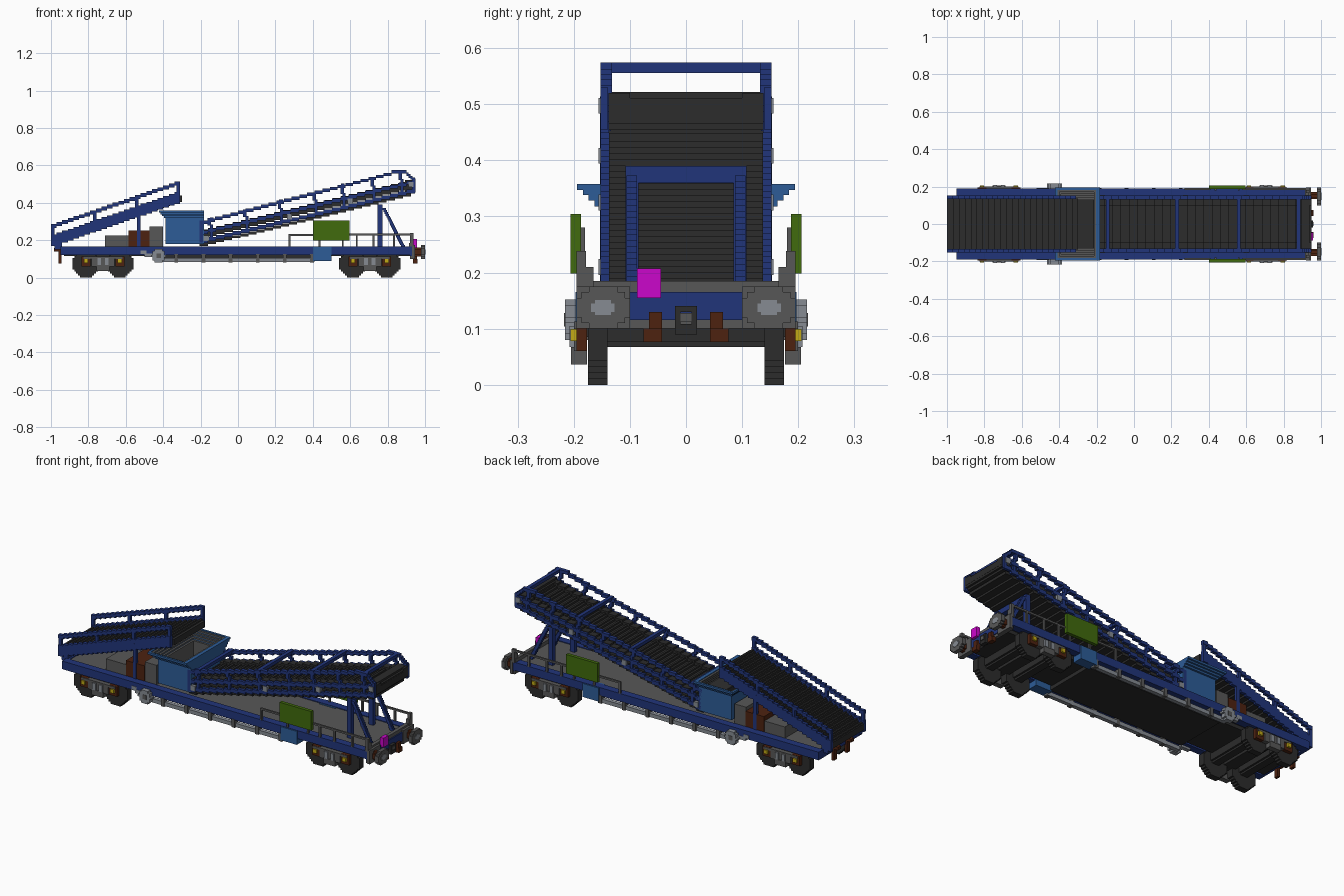
import bpy, bmesh, math
from mathutils import Matrix

V = 0.0105  # block size used for every stepped shape

old = bpy.data.objects.get("Cube")
if old:
    bpy.data.objects.remove(old, do_unlink=True)

COLORS = {
    "navy_blue": (0.015, 0.035, 0.195), "light_blue": (0.026, 0.107, 0.31),
    "charcoal": (0.025, 0.025, 0.025), "grey": (0.097, 0.097, 0.097),
    "silver": (0.24, 0.26, 0.29), "green": (0.052, 0.145, 0.004),
    "brown": (0.075, 0.016, 0.005), "magenta": (0.6, 0.002, 0.6),
    "yellow": (0.54, 0.4, 0.008),
}
MATS = {}
for name, c in COLORS.items():
    m = bpy.data.materials.new(name)
    m.use_nodes = True
    m.diffuse_color = (*c, 1)
    m.node_tree.nodes["Principled BSDF"].inputs["Base Color"].default_value = (*c, 1)
    MATS[name] = m


def part(name, color, boxes, mirror=False):
    """One object from boxes (x0, x1, y0, y1, z0, z1); mirror repeats them across y."""
    bm = bmesh.new()
    if mirror:
        boxes = boxes + [(a, b, -d, -c, e, f) for a, b, c, d, e, f in boxes]
    for x0, x1, y0, y1, z0, z1 in boxes:
        mat = Matrix.Translation(((x0 + x1) / 2, (y0 + y1) / 2, (z0 + z1) / 2)) @ \
            Matrix.Diagonal((x1 - x0, y1 - y0, z1 - z0, 1))
        bmesh.ops.create_cube(bm, size=1, matrix=mat)
    me = bpy.data.meshes.new(name)
    bm.to_mesh(me)
    bm.free()
    me.materials.append(MATS[color])
    bpy.context.collection.objects.link(bpy.data.objects.new(name, me))


def stairs(x0, x1, y0, y1, z0, z1, thick):
    """Stepped sloping beam; z0 and z1 are its underside at the two ends."""
    n = max(1, round(abs(z1 - z0) / V))
    dx, dz = (x1 - x0) / n, (z1 - z0) / n
    return [(x0 + i * dx, x0 + (i + 1) * dx, y0, y1,
             z0 + (i + .5) * dz - V / 2, z0 + (i + .5) * dz + thick - V / 2) for i in range(n)]


def disc(u, w, r, t0, t1, axis="y"):
    """Stepped round disc centred at (u, w) with its axis along y or x."""
    n = max(2, round(2 * r / V))
    h, out = 2 * r / n, []
    for i in range(n):
        a = -r + i * h
        half = max(h / 2, round(math.sqrt(r * r - (a + h / 2) ** 2) / h) * h)
        span = (u - half, u + half)
        out.append((*span, t0, t1, w + a, w + a + h) if axis == "y"
                   else (t0, t1, *span, w + a, w + a + h))
    return out


# ---- Wagon chassis ----
part("deck", "grey", [(-.94, .935, -.16, .16, .135, .163)])
part("side_beams", "navy_blue", [(-.94, .94, .15, .191, .122, .167)], True)
part("end_beams", "navy_blue", [(-.95, -.93, -.19, .19, .122, .167), (.92, .942, -.19, .19, .115, .165)])
part("underbody", "charcoal", [(-.42, .41, -.145, .145, .095, .136), (-.93, -.42, -.13, .13, .115, .136),
                               (.41, .92, -.13, .13, .115, .136)])
part("side_pipes", "silver", [(-.43, .41, .165, .187, .083, .104)], True)
part("pipe_brackets", "grey", [(-.34 + i * .145, -.32 + i * .145, .165, .193, .08, .125)
                               for i in range(6)], True)
part("side_handwheels", "silver", disc(-.425, .116, .036, .19, .216), True)
part("handwheel_hubs", "grey", [(-.437, -.413, .205, .2175, .104, .128)], True)
part("pipe_elbow", "silver", [(-.50, -.44, .17, .192, .11, .13), (-.52, -.49, .17, .193, .125, .145)], True)
part("tool_lockers", "light_blue", [(.40, .50, .14, .197, .09, .165)], True)

# ---- Bogies ----
for side, cx in (("rear", -.722), ("lead", .705)):
    wheels, axles, boxes, caps = [], [], [], []
    for wx in (cx - .09, cx + .09):
        wheels += disc(wx, .074, .074, .14, .175)
        axles += disc(wx, .098, .031, -.14, .14)
        boxes += [(wx - .024, wx + .024, .176, .195, .06, .114)]
        caps += [(wx - .011, wx + .011, .195, .206, .078, .099)]
    part(side + "_wheels", "charcoal", wheels, True)
    part(side + "_axles", "charcoal", axles)
    part(side + "_axle_boxes", "brown", boxes, True)
    part(side + "_axle_caps", "yellow", caps, True)
    # Side frame: top bar stepping down to the middle spring seat
    part(side + "_bogie_frame", "grey", [
        (cx - .105, cx + .105, .176, .2, .1, .113), (cx - .062, cx + .062, .176, .2, .06, .1),
        (cx - .035, cx + .035, .176, .205, .036, .067)], True)
    part(side + "_springs", "silver", [(cx - .03, cx - .01, .2, .208, .067, .105),
                                       (cx + .01, cx + .03, .2, .208, .067, .105)], True)
    part(side + "_bolster", "charcoal", [(cx - .035, cx + .035, -.176, .176, .085, .125)])

# ---- Couplings and buffers ----
part("buffer_heads", "grey", [(.978, 1.0, .1, .195, .12, .155), (.978, 1.0, .109, .186, .11, .165),
                              (.978, 1.0, .122, .173, .1, .175)], True)
part("buffer_faces", "silver", [(.999, 1.0015, .127, .169, .13, .145),
                                (.999, 1.0015, .134, .162, .124, .151)], True)
part("buffer_shanks", "brown", disc(.152, .137, .024, .94, .978, "x"), True)
part("buffer_mounts", "grey", [(.93, .947, .1, .195, .1, .175)], True)
part("lead_coupler", "charcoal", [(.935, .957, -.02, -.01, .09, .14), (.935, .957, .01, .02, .09, .14),
                                  (.935, .957, -.012, .012, .09, .108), (.935, .957, -.012, .012, .13, .14)])
part("coupler_hook", "grey", [(.935, .959, -.01, .01, .112, .128)])
part("lead_brake_hoses", "brown", [(.935, .957, .043, .066, .076, .13), (.935, .96, .043, .076, .076, .1)], True)
part("rear_brake_hoses", "brown", [(-.96, -.945, .045, .07, .076, .14),
                                   (-.985, -.945, .045, .07, .14, .158)], True)
part("end_lower_bar", "grey", [(.92, .938, -.19, .19, .1, .118)])
part("end_upper_bar", "grey", [(.915, .935, -.19, .19, .165, .185)])
part("end_lamp", "magenta", [(.936, .957, -.087, -.045, .155, .207)])

# ---- Deck handrails and sign plates ----
rail = [(.27, .41, .182, .192, .222, .232), (.58, .935, .182, .192, .226, .236)]
rail += [(x, x + .01, .182, .192, .165, .23) for x in (.27, .63, .72, .83)]
rail += [(.92, .938, .178, .195, .165, .238), (.92, .938, .165, .195, .165, .21)]
part("handrails", "grey", rail, True)
part("sign_plates", "green", [(.40, .595, .187, .206, .198, .304)], True)
part("sign_posts", "grey", [(.43, .44, .18, .188, .165, .28), (.555, .565, .18, .188, .165, .28)], True)

# ---- Machinery boxes ----
part("low_cabinet", "grey", [(-.71, -.585, -.145, .145, .163, .226)])
part("engine_box", "brown", [(-.585, -.472, -.15, .15, .163, .252)])
part("tall_cabinet", "grey", [(-.472, -.40, -.145, .145, .163, .272)])

# ---- Hopper: square tube with a stepped flared rim ----
def ring(x0, x1, y, z0, z1, t, t_end):
    return [(x0, x1, y - t, y, z0, z1), (x0, x1, -y, -y + t, z0, z1),
            (x0, x0 + t, -y + t, y - t, z0, z1), (x1 - t_end, x1, -y + t, y - t, z0, z1)]

hopper, lining = [], []
for x0, y, z0, z1 in ((-.387, .152, .18, .318), (-.396, .163, .318, .328), (-.405, .174, .328, .338),
                      (-.414, .184, .338, .347), (-.422, .194, .347, .358)):
    hopper += ring(x0, -.182, y, z0, z1, .012, .02)
    lining += ring(x0 + .012, -.202, y - .012, max(z0, .2), z1 - .004, .011, .011)
part("hopper", "light_blue", hopper)
part("hopper_lining", "grey", lining)
part("hopper_floor", "charcoal", [(-.38, -.2, -.14, .14, .18, .2)])

# ---- Loading conveyor ----
A, B = -1.0, -.31
part("loading_side_plates", "navy_blue", stairs(A, B, .135, .153, .168, .405, .062), True)
part("loading_top_rails", "navy_blue", stairs(A, B, .135, .153, .266, .503, .021), True)
s = (.405 - .168) / (B - A)
part("loading_posts", "navy_blue", [(x, x + .018, .137, .151, .2 + s * (x - A), .275 + s * (x - A))
                                    for x in (-1.0, -.775, -.55, -.328)], True)
belt = stairs(A, B + .01, -.135, .135, .18, .415, .034)
part("loading_belt", "charcoal", belt)
part("loading_cleats", "charcoal", [(a + .008, a + .018, -.135, .135, f, f + .008)
                                    for a, b, c, d, e, f in belt])
part("loading_legs", "navy_blue", [(-.54, -.52, .135, .1535, .165, .36)], True)
part("loading_foot", "navy_blue", [(-.98, -.94, .12, .15, .15, .19)], True)

# ---- Discharge conveyor ----
A, B = -.205, .945
s = .275 / (B - A)
part("discharge_mid_rails", "navy_blue", stairs(A, B, .137, .152, .232, .507, .021), True)
part("discharge_low_rails", "navy_blue", stairs(A, B, .137, .152, .185, .460, .021), True)
top = stairs(A, .82, .132, .152, .286, .553, .018)
top += [(.82, .90, .132, .152, .556, .574)] + stairs(.90, .945, .132, .152, .552, .515, .02)
part("discharge_top_rails", "navy_blue", top, True)
part("discharge_end_posts", "navy_blue", [(A, A + .018, .134, .152, .187, .30),
                                          (.93, .948, .139, .152, .455, .53)], True)
# Leaning side struts between the middle and upper rails
struts = []
for x in (-.15, .04, .225, .41, .56, .72, .87):
    z = .24 + s * (x - A)
    struts += [(x, x + .016, .134, .15, z - .045, z + .03), (x - .012, x + .006, .134, .15, z + .025, z + .065)]
part("discharge_struts", "navy_blue", struts, True)
part("discharge_cross_bars", "navy_blue", [
    (x - .01, x + .01, -.152, .152, z - .009, z + .009)
    for x, z in ((-.14, .312), (.23, .408), (.56, .494), (.88, .565))])
belt = stairs(A, B + .005, -.10, .10, .212, .487, .027)
part("discharge_belt", "charcoal", belt)
part("discharge_belt_edges", "charcoal", [(a, b, .10, .138, e, f + V * 1.6) for a, b, c, d, e, f in belt], True)
part("discharge_cleats", "charcoal", [(a + .012, a + .024, -.10, .10, f, f + .008)
                                      for a, b, c, d, e, f in belt])
part("return_belt", "charcoal", stairs(A, B - .02, -.137, .137, .168, .443, .016))
part("head_drum", "charcoal", disc(.915, .488, .034, -.138, .138))
part("tail_drum", "charcoal", disc(-.185, .205, .032, -.137, .137))
part("roller_bearings", "silver", [(x - .014, x + .014, .14, .156, z - .014, z + .014)
                                   for x, z in ((-.17, .21), (.275, .325), (.60, .408), (.925, .497))], True)

# ---- Discharge conveyor support frame ----
part("support_posts", "navy_blue", [(.745, .772, .085, .108, .163, .39)], True)
part("support_cross_beam", "navy_blue", [(.745, .772, -.108, .108, .36, .39)])
part("support_braces", "navy_blue", [
    (.772 + i * V * .5, .792 + i * V * .5, .087, .106, .362 - i * V, .362 - (i - 1) * V)
    for i in range(20)], True)
